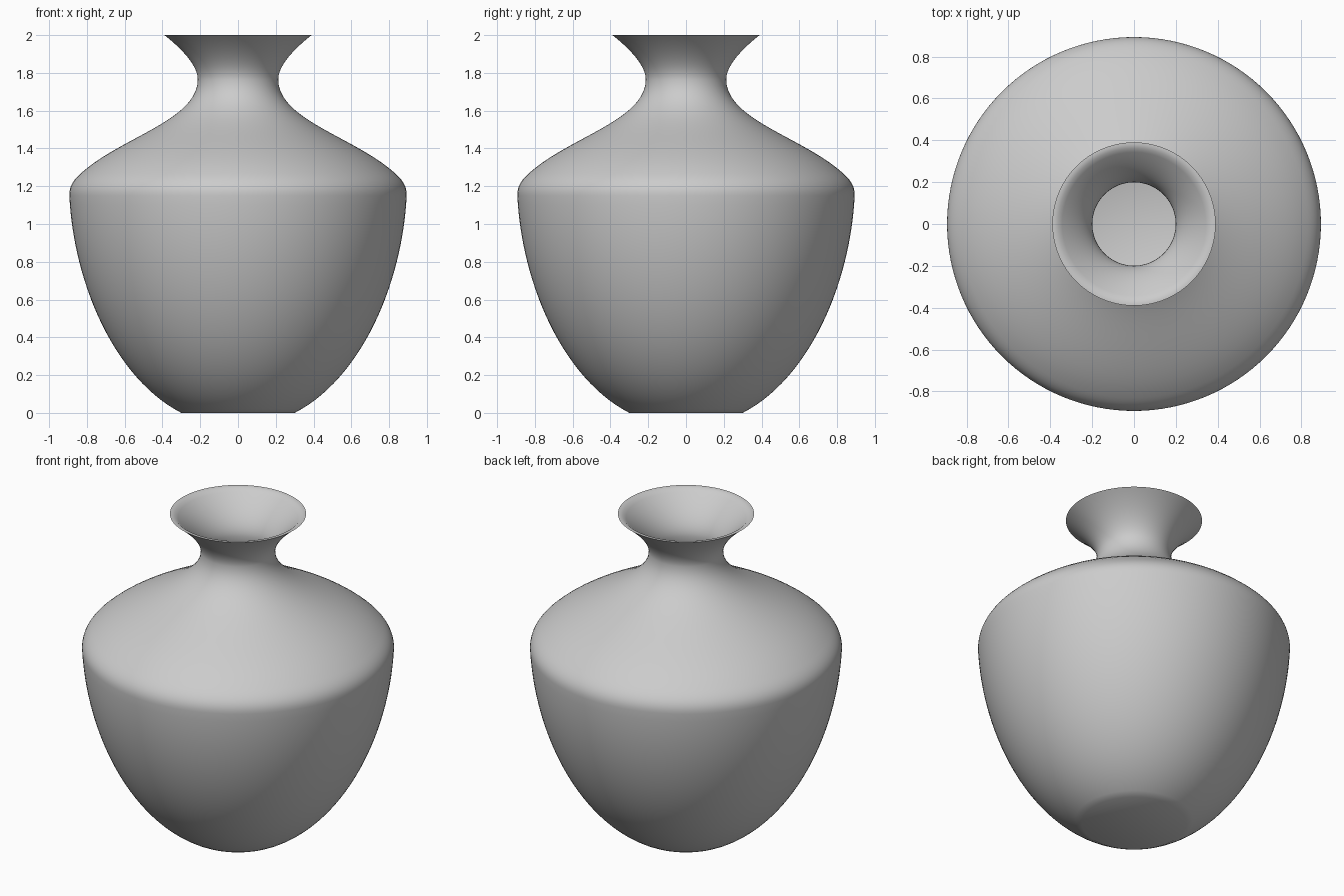
import bpy, bmesh, math
from mathutils import Vector

if "Cube" in bpy.data.objects:
    bpy.data.objects.remove(bpy.data.objects["Cube"])

SEGMENTS = 128
WALL = 0.014


def bezier(p0, p1, p2, p3, n):
    p0, p1, p2, p3 = map(Vector, (p0, p1, p2, p3))
    pts = []
    for i in range(n + 1):
        t = i / n
        u = 1 - t
        pts.append(u**3 * p0 + 3 * u*u*t * p1 + 3 * u*t*t * p2 + t**3 * p3)
    return pts


# Outer profile (radius, height): belly, shoulder corner, shoulder, flared neck
outer = bezier((0.30, 0), (0.65, 0.18), (0.87, 0.68), (0.893, 1.15), 28)
outer += bezier((0.893, 1.15), (0.895, 1.20), (0.87, 1.235), (0.83, 1.27), 8)[1:]
outer += bezier((0.83, 1.27), (0.62, 1.46), (0.213, 1.55), (0.213, 1.765), 20)[1:]
outer += bezier((0.213, 1.765), (0.213, 1.84), (0.30, 1.93), (0.39, 2.0), 14)[1:]

# Inner profile: outer one offset inwards by the wall thickness
inner = []
for i, p in enumerate(outer):
    d = (outer[min(i + 1, len(outer) - 1)] - outer[max(i - 1, 0)]).normalized()
    inner.append(p + Vector((-d.y, d.x)) * WALL)
inner[0] = Vector((0.30, WALL))
inner[-1] = Vector((0.38, 2.0))

profile = [Vector((0, 0))] + outer + inner[::-1] + [Vector((0, WALL))]

# Vase: spin the closed profile around the z axis
bm = bmesh.new()
verts = [bm.verts.new((p.x, 0, p.y)) for p in profile]
edges = [bm.edges.new(pair) for pair in zip(verts, verts[1:])]
bmesh.ops.spin(bm, geom=verts + edges, cent=(0, 0, 0), axis=(0, 0, 1),
               angle=math.tau, steps=SEGMENTS, use_duplicate=False)
bmesh.ops.remove_doubles(bm, verts=bm.verts, dist=0.0005)
bmesh.ops.recalc_face_normals(bm, faces=bm.faces)
mesh = bpy.data.meshes.new("vase")
bm.to_mesh(mesh)
bm.free()
vase = bpy.data.objects.new("vase", mesh)
bpy.context.collection.objects.link(vase)
bpy.context.view_layer.objects.active = vase
vase.select_set(True)
bpy.ops.object.shade_smooth_by_angle(angle=math.radians(35))
